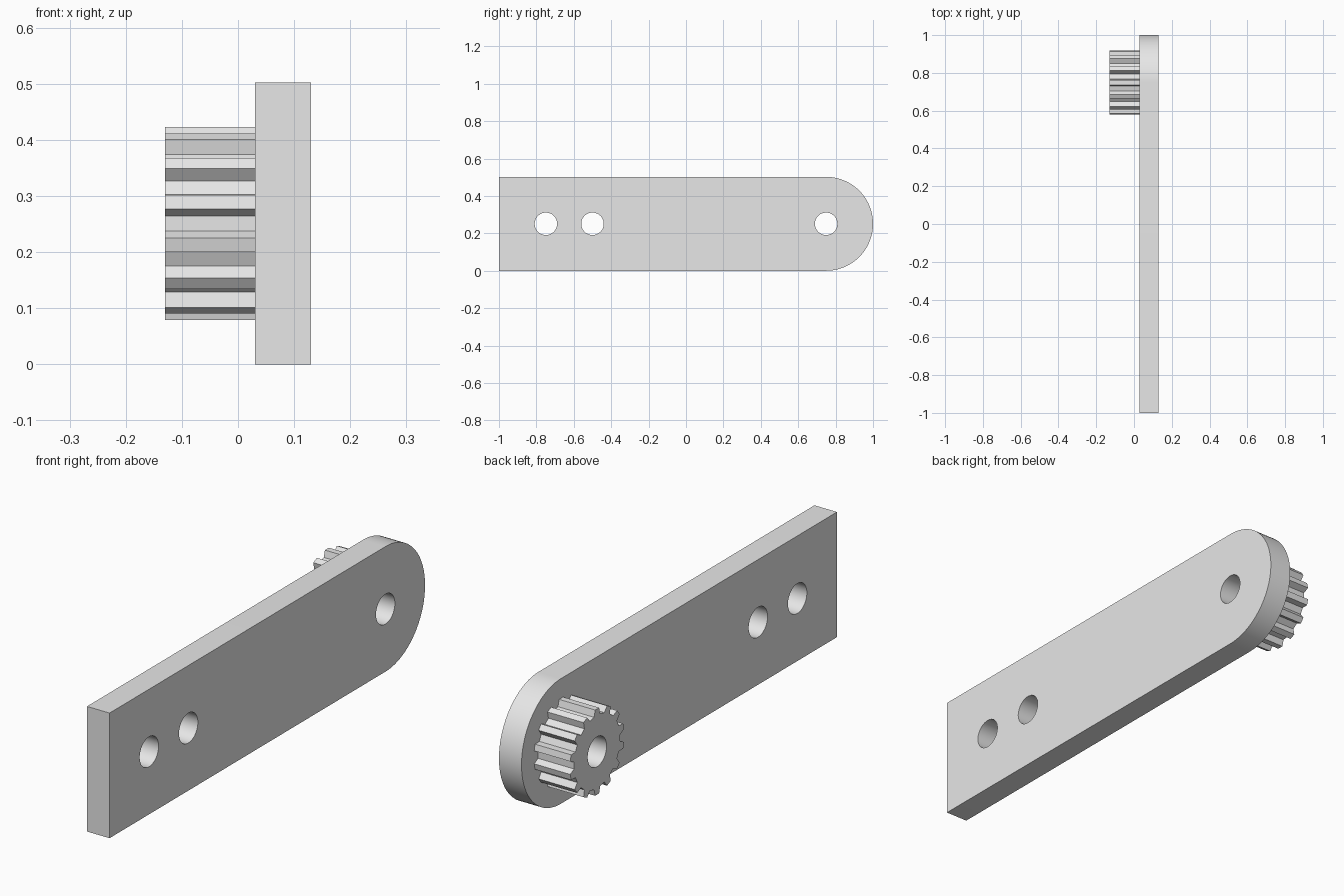
import bpy, bmesh
from math import sin, cos, pi, radians
from mathutils import Matrix, Vector

cube = bpy.data.objects.get("Cube")
if cube:
    bpy.data.objects.remove(cube, do_unlink=True)

AXIS_Z = 0.251      # height of the hole centre line
PIVOT_Y = 0.749     # centre of the rounded end and the gear
HOLE_R = 0.06

grey = bpy.data.materials.new("light_grey")
grey.use_nodes = True
grey.diffuse_color = (0.8, 0.8, 0.8, 1)
grey.node_tree.nodes["Principled BSDF"].inputs["Base Color"].default_value = grey.diffuse_color


def arc(cy, cz, r, start, end, steps):
    return [(cy + r * cos(start + (end - start) * i / steps),
             cz + r * sin(start + (end - start) * i / steps)) for i in range(steps + 1)]


def circle(cy, cz, r, steps=64):
    return arc(cy, cz, r, 0, 2 * pi, steps)[:-1]


def extruded(name, loops, x0, x1):
    """Extrude an outline with holes, drawn in the y-z plane, from x0 to x1."""
    curve = bpy.data.curves.new(name, 'CURVE')
    curve.dimensions = '2D'
    curve.fill_mode = 'BOTH'
    curve.extrude = (x1 - x0) / 2
    for loop in loops:
        spline = curve.splines.new('POLY')
        spline.points.add(len(loop) - 1)
        for point, (y, z) in zip(spline.points, loop):
            point.co = (y, z, 0, 1)
        spline.use_cyclic_u = True
    temp = bpy.data.objects.new(name + "_outline", curve)
    bpy.context.collection.objects.link(temp)
    bpy.context.view_layer.update()
    mesh = bpy.data.meshes.new_from_object(temp.evaluated_get(bpy.context.evaluated_depsgraph_get()))
    bpy.data.objects.remove(temp, do_unlink=True)
    bpy.data.curves.remove(curve)

    # Turn the drawing plane upright and weld the caps to the walls
    bm = bmesh.new()
    bm.from_mesh(mesh)
    upright = Matrix(((0, 0, 1), (1, 0, 0), (0, 1, 0))).to_4x4()
    bm.transform(Matrix.Translation(((x0 + x1) / 2, 0, 0)) @ upright)
    bmesh.ops.remove_doubles(bm, verts=bm.verts, dist=1e-5)
    bmesh.ops.recalc_face_normals(bm, faces=bm.faces)
    bm.to_mesh(mesh)
    bm.free()
    mesh.name = name
    mesh.materials.clear()
    mesh.materials.append(grey)
    obj = bpy.data.objects.new(name, mesh)
    bpy.context.collection.objects.link(obj)
    bpy.ops.object.select_all(action='DESELECT')
    obj.select_set(True)
    bpy.context.view_layer.objects.active = obj
    bpy.ops.object.shade_smooth_by_angle(angle=radians(20))
    return obj


# Flat arm with one rounded end and three holes
outline = [(-1, 2 * AXIS_Z), (-1, 0)] + arc(PIVOT_Y, AXIS_Z, AXIS_Z, -pi / 2, pi / 2, 48)
holes = [circle(y, AXIS_Z, HOLE_R) for y in (-PIVOT_Y, -0.5, PIVOT_Y)]
extruded("arm_plate", [outline] + holes, 0.03, 0.13)

# Spur gear: each tooth is a tapered tip between two flat root floors
TEETH = 14
TIP_R, TIP_HALF = 0.172, 0.0125
ROOT_R, ROOT_HALF = 0.146, 0.0135
gear = []
for i in range(TEETH):
    tooth = pi / 2 + 2 * pi * i / TEETH
    for angle, r, half in ((tooth, TIP_R, TIP_HALF), (tooth + pi / TEETH, ROOT_R, ROOT_HALF)):
        for side in (-half, half):
            p = Matrix.Rotation(angle, 2) @ Vector((r, side))
            gear.append((PIVOT_Y + p.x, AXIS_Z + p.y))
extruded("spur_gear", [gear, circle(PIVOT_Y, AXIS_Z, HOLE_R)], -0.13, 0.03)
